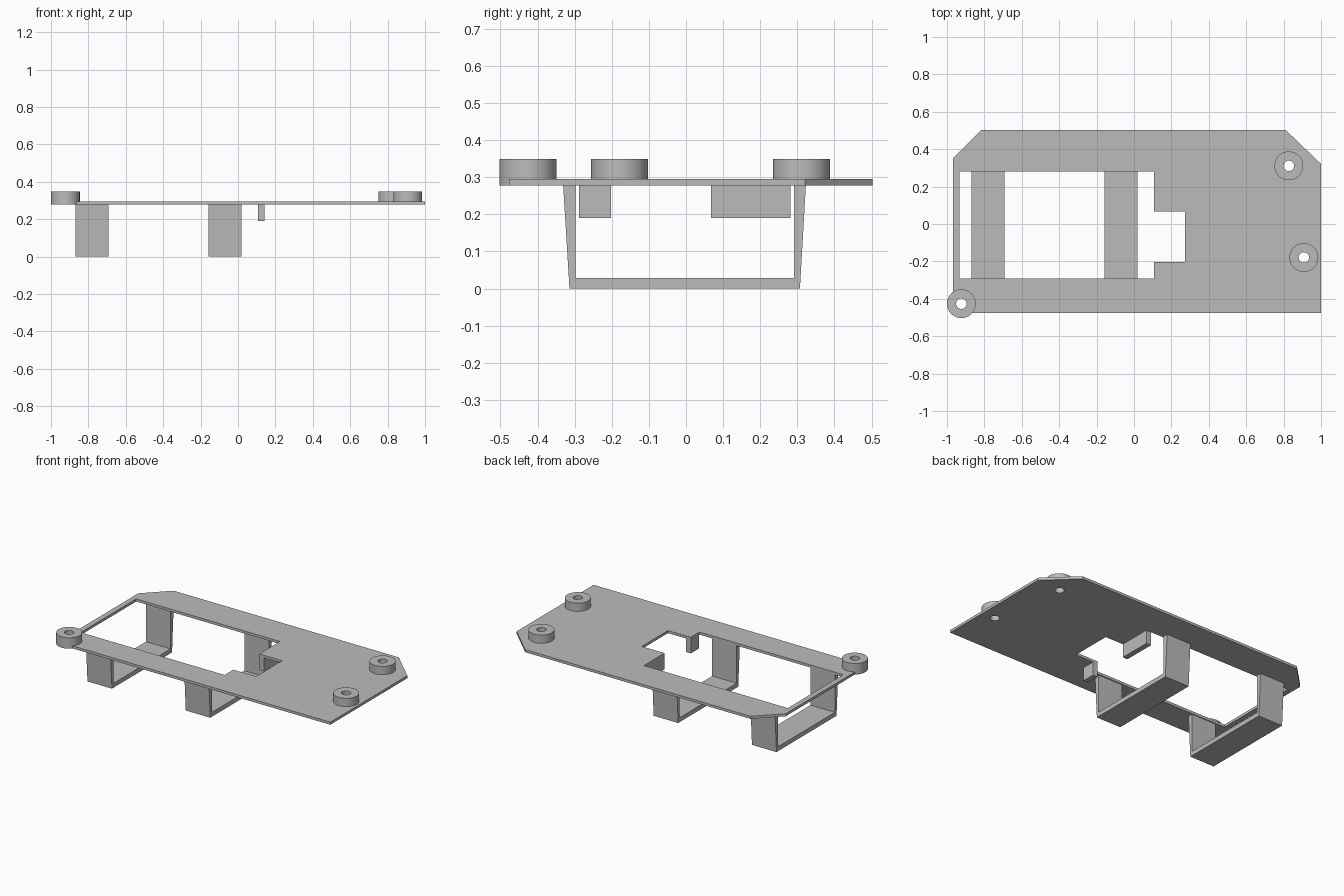
import bpy, bmesh, math
from mathutils import Matrix

if "Cube" in bpy.data.objects:
    bpy.data.objects.remove(bpy.data.objects["Cube"])

gray = bpy.data.materials.new("light gray")
gray.diffuse_color = (0.5, 0.5, 0.5, 1)
gray.use_nodes = True
gray.node_tree.nodes["Principled BSDF"].inputs["Base Color"].default_value = gray.diffuse_color

# Local (x, y, z) -> world (y, z, x), for side profiles extruded along x
SIDE = Matrix(((0, 0, 1, 0), (1, 0, 0, 0), (0, 1, 0, 0), (0, 0, 0, 1)))


def prism(name, loops, lo, hi, side=False):
    """Fill the outline (later loops are holes) and extrude it from lo to hi."""
    curve = bpy.data.curves.new(name, 'CURVE')
    curve.dimensions, curve.fill_mode = '2D', 'BOTH'
    curve.extrude = (hi - lo) / 2
    for pts in loops:
        s = curve.splines.new('POLY')
        s.points.add(len(pts) - 1)
        for p, (a, b) in zip(s.points, pts):
            p.co = (a, b, 0, 1)
        s.use_cyclic_u = True
    ob = bpy.data.objects.new(name, curve)
    bpy.context.collection.objects.link(ob)
    bpy.ops.object.select_all(action='DESELECT')
    bpy.context.view_layer.objects.active = ob
    ob.select_set(True)
    bpy.ops.object.convert(target='MESH')
    ob = bpy.context.object
    ob.name = name
    me = ob.data
    me.transform(Matrix.Translation((0, 0, (lo + hi) / 2)))
    if side:
        me.transform(SIDE)
    bm = bmesh.new()
    bm.from_mesh(me)
    bmesh.ops.remove_doubles(bm, verts=bm.verts, dist=1e-5)
    bmesh.ops.recalc_face_normals(bm, faces=bm.faces)
    bm.to_mesh(me)
    bm.free()
    me.materials.clear()
    me.materials.append(gray)
    bpy.ops.object.shade_smooth_by_angle(angle=math.radians(30))
    return ob


def circle(x, y, r, n=48):
    return [(x + r * math.cos(2 * math.pi * i / n),
             y + r * math.sin(2 * math.pi * i / n)) for i in range(n)]


BOTTOM, TOP, BOSS_TOP = 0.278, 0.295, 0.349
BOSS_R, HOLE_R = 0.077, 0.028
bosses = {"corner_boss": (-0.923, -0.426, BOTTOM),
          "back_boss": (0.828, 0.311, TOP),
          "right_boss": (0.908, -0.179, TOP)}

# Base plate with chamfered back corners, stepped opening and screw holes
outline = [(-0.968, -0.475), (1, -0.475), (1, 0.321), (0.812, 0.502),
           (-0.818, 0.502), (-0.968, 0.352)]
opening = [(-0.933, -0.292), (0.107, -0.292), (0.107, -0.202), (0.272, -0.202),
           (0.272, 0.068), (0.107, 0.068), (0.107, 0.281), (-0.933, 0.281)]
holes = [circle(x, y, HOLE_R) for x, y, _ in bosses.values()]
prism("base_plate", [outline, opening] + holes, BOTTOM, TOP)

# Ring-shaped screw bosses
for name, (x, y, z) in bosses.items():
    prism(name, [circle(x, y, BOSS_R), circle(x, y, HOLE_R)], z, BOSS_TOP)

# U-shaped straps with tapered walls hanging under the plate
strap = [(-0.331, BOTTOM), (-0.314, 0), (0.307, 0), (0.323, BOTTOM),
         (0.291, BOTTOM), (0.291, 0.029), (-0.298, 0.029), (-0.298, BOTTOM)]
for name, x0, x1 in (("left_strap", -0.869, -0.692), ("middle_strap", -0.158, 0.019)):
    prism(name, [strap], x0, x1, side=True)

# Stop tabs beside the slot
for name, y0, y1 in (("front_stop", -0.288, -0.202), ("back_stop", 0.068, 0.281)):
    prism(name, [[(y0, 0.19), (y1, 0.19), (y1, BOTTOM), (y0, BOTTOM)]],
          0.107, 0.142, side=True)
